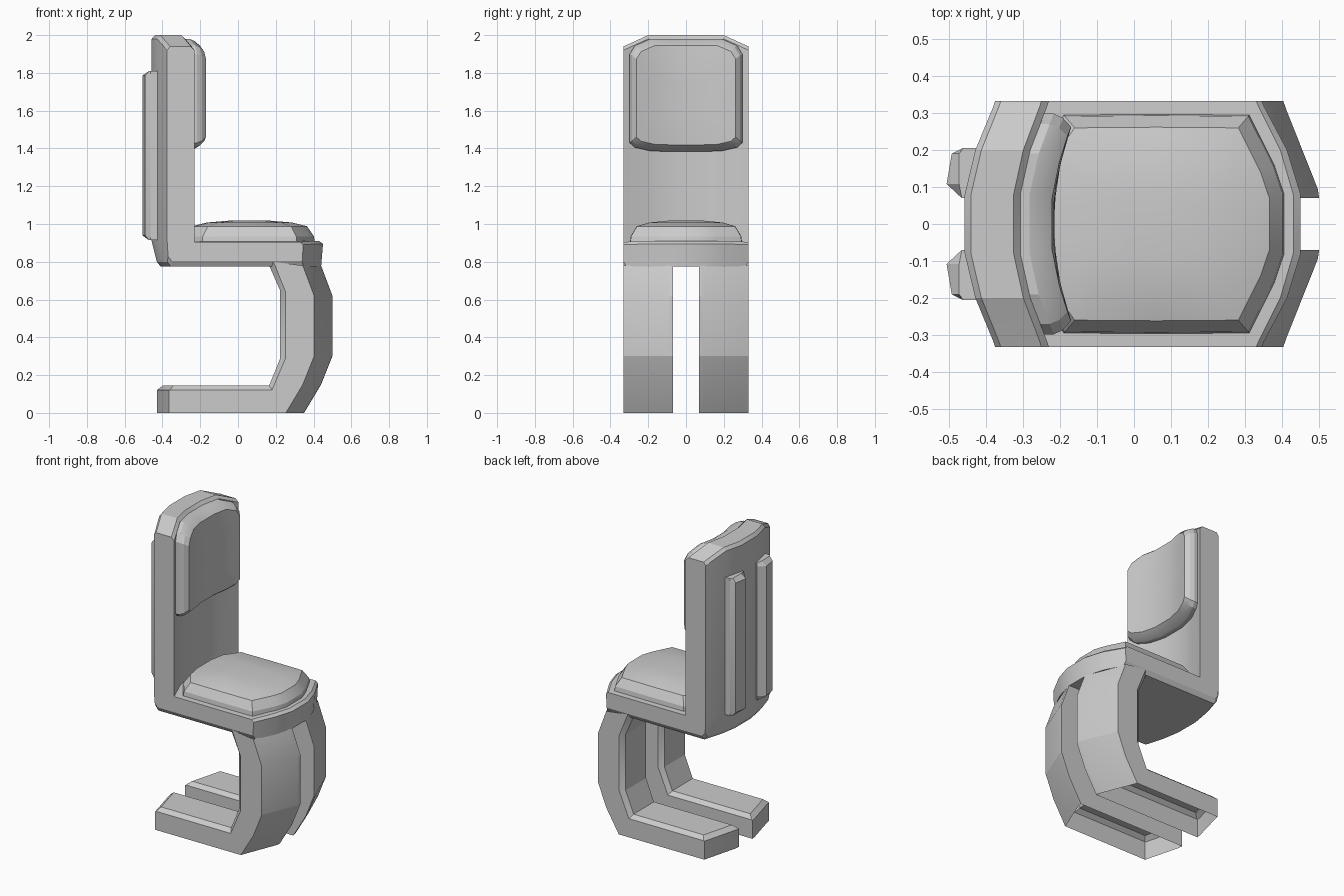
import bpy, bmesh, math

if "Cube" in bpy.data.objects:
    bpy.data.objects.remove(bpy.data.objects["Cube"])


def loft(name, rings, caps=(True, True), skip=(), mirror=False, angle=20):
    """Bridge closed rings of equal length; skip lists ring segments left open."""
    bm = bmesh.new()
    vs = [[bm.verts.new(p) for p in r] for r in rings]
    n = len(rings[0])
    for a, b in zip(vs, vs[1:]):
        for i in range(n):
            if i not in skip:
                j = (i + 1) % n
                bm.faces.new((a[i], a[j], b[j], b[i]))
    if caps[0]:
        bm.faces.new(vs[0][::-1])
    if caps[1]:
        bm.faces.new(vs[-1])
    if mirror:
        geo = bmesh.ops.duplicate(bm, geom=bm.verts[:] + bm.edges[:] + bm.faces[:])["geom"]
        for v in geo:
            if isinstance(v, bmesh.types.BMVert):
                v.co.y *= -1
    bmesh.ops.recalc_face_normals(bm, faces=bm.faces[:])
    me = bpy.data.meshes.new(name)
    bm.to_mesh(me)
    bm.free()
    ob = bpy.data.objects.new(name, me)
    bpy.context.collection.objects.link(ob)
    bpy.ops.object.select_all(action='DESELECT')
    ob.select_set(True)
    bpy.context.view_layer.objects.active = ob
    bpy.ops.object.shade_smooth_by_angle(angle=math.radians(angle))
    return ob


def mix(a, b, t):
    return a + (b - a) * t


# Seat and backrest: L profile at the middle and at the side, lofted across the width
mid = [(-.41, .775), (-.43, .80), (-.457, .91), (-.457, 1.98), (-.44, 2.0), (-.325, 2.0),
       (-.307, 1.98), (-.307, .91), (.43, .91), (.45, .895), (.44, .775)]
side = [(-.35, .775), (-.37, .80), (-.375, .91), (-.375, 1.92), (-.36, 1.94), (-.25, 1.94),
        (-.23, 1.92), (-.23, .905), (.33, .905), (.345, .89), (.34, .775)]
half = [(.08, 0, 0, 0), (.20, .35, 0, 0), (.315, .93, .88, 0), (.332, 1, 1, .028)]
stations = [(-y, *r) for y, *r in half[::-1]] + half
rings = []
for y, tx, tz, cut in stations:
    rings.append([(mix(a[0], b[0], tx), y, mix(a[1], b[1], tz) + (cut if a[1] < .81 else 0))
                  for a, b in zip(mid, side)])
loft("seat_and_backrest", rings)

# C-shaped legs, open underneath, chamfered along the inside of the curve
outer = [(.44, .78), (.50, .62), (.50, .30), (.44, .15), (.35, 0)]
heel = [(-.43, 0), (-.43, .12)]
full = [(-.40, .145), (.165, .145), (.222, .285), (.222, .65), (.165, .78)]
cham = [(-.425, .122), (.18, .122), (.252, .29), (.252, .64), (.188, .80)]
rings = []
for y, t, inner in [(.07, 0, cham), (.095, .04, full), (.305, .9, full), (.332, 1, cham)]:
    ring = [(x - .097 * t, y, z) for x, z in outer]
    ring += [(x + .065 * t, y, z) for x, z in heel + inner[:1]]
    ring += [(x, y, z) for x, z in inner[1:]]
    rings.append(ring)
loft("legs", rings, skip=(4, 11), mirror=True)

# Seat cushion: crowned, fitted to the curved backrest
plan = [(-.285, .08), (-.265, .19), (-.19, .295), (.06, .297), (.312, .295), (.38, .16), (.407, .08)]
plan = plan + [(x, -y) for x, y in plan[::-1]]
rings = []
for s, z in [(1, .90), (.985, .935), (.88, .988), (.65, 1.008), (.3, 1.018)]:
    rings.append([(.06 + (x - .06) * s, y * s, z) for x, y in plan])
loft("seat_cushion", rings, caps=(False, True))


# Head cushion: chamfered pad bent along the concave backrest
def back_front(y):
    y = abs(y)
    if y < .08:
        return -.307
    if y < .2:
        return mix(-.307, -.28, (y - .08) / .12)
    return mix(-.28, -.235, (y - .2) / .115)


quarter = [(.08, 1.98), (.19, 1.98), (.27, 1.945), (.298, 1.90), (.298, 1.66),
           (.298, 1.43), (.27, 1.405), (.19, 1.387), (.08, 1.383)]
face = quarter + [(-y, z) for y, z in quarter[::-1]]
rings = []
for s, h in [(1, -.02), (1, .025), (.96, .055), (.88, .086), (.6, .09), (.28, .092)]:
    rings.append([(back_front(y * s) + h, y * s, 1.68 + (z - 1.68) * s) for y, z in face])
loft("head_cushion", rings, caps=(False, True))

# Two chamfered rails on the rear of the backrest
section = [(-.41, .205), (-.462, .205), (-.492, .19), (-.506, .108), (-.465, .07), (-.43, .07)]
rings = []
for z, lim in [(.915, -.472), (.94, -1), (1.785, -1), (1.81, -.472)]:
    rings.append([(max(x, lim), y, z) for x, y in section])
loft("rear_rails", rings, mirror=True)
